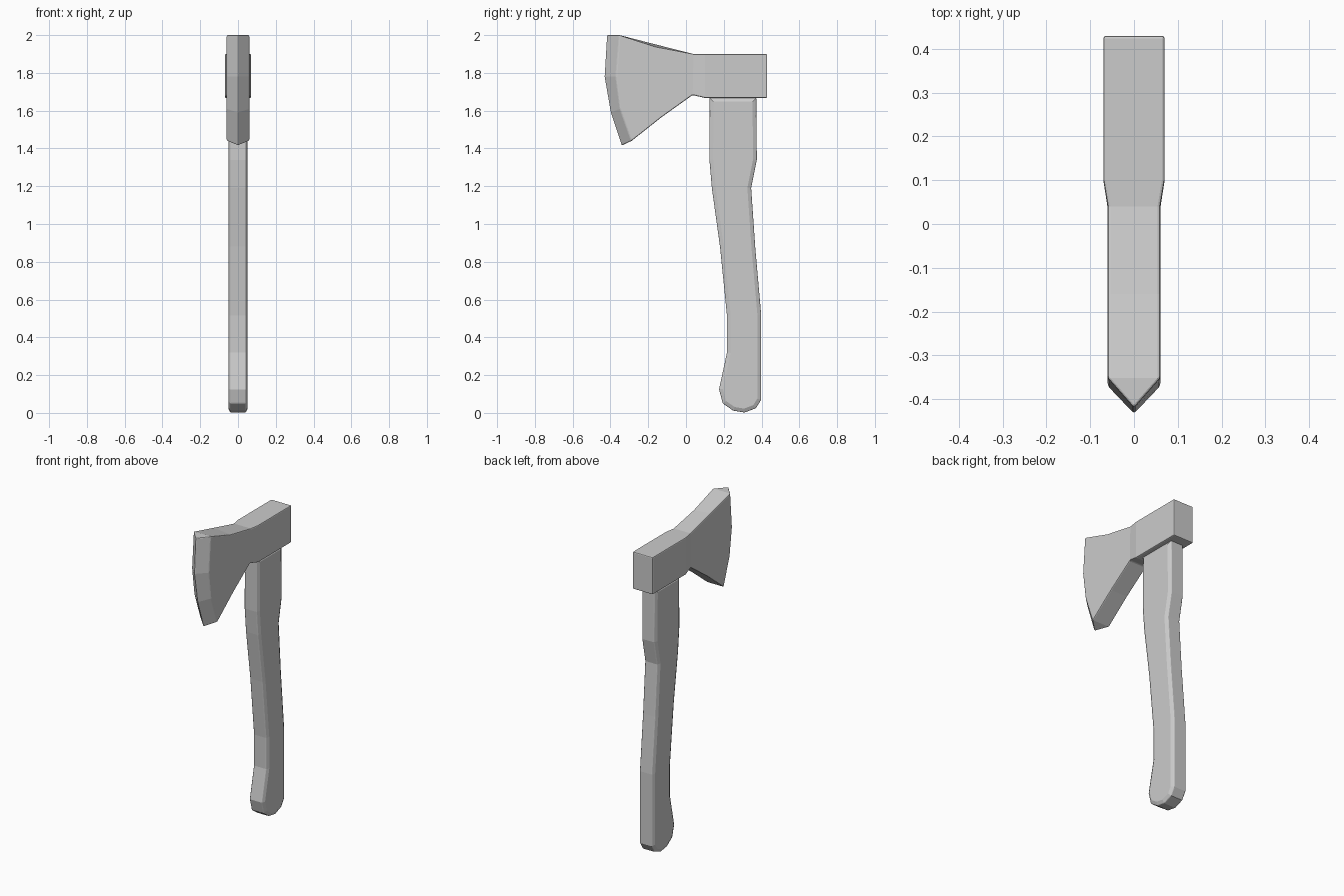
import bpy, bmesh

if "Cube" in bpy.data.objects:
    bpy.data.objects.remove(bpy.data.objects["Cube"])


def finish(name, bm, bevel, angle=0.6):
    bmesh.ops.recalc_face_normals(bm, faces=bm.faces)
    mesh = bpy.data.meshes.new(name)
    bm.to_mesh(mesh)
    bm.free()
    obj = bpy.data.objects.new(name, mesh)
    bpy.context.collection.objects.link(obj)
    mod = obj.modifiers.new("soft_edges", 'BEVEL')
    mod.width = bevel
    mod.segments = 2
    mod.limit_method = 'ANGLE'
    mod.angle_limit = angle
    return obj


# Axe head: columns of (y, z) from top to bottom, with half width
def straight(top, bottom):
    return [tuple(a + (b - a) * t for a, b in zip(top, bottom)) for t in (0, .36, .7, 1)]


stations = [
    (0.0, [(-.42, 2.0), (-.433, 1.78), (-.40, 1.59), (-.342, 1.415)]),
    (0.06, [(-.352, 2.0), (-.37, 1.78), (-.348, 1.61), (-.288, 1.44)]),
    (0.06, straight((-.16, 1.951), (-.13, 1.565))),
    (0.06, straight((.04, 1.90), (.035, 1.683))),
    (0.07, straight((.10, 1.90), (.10, 1.667))),
    (0.07, straight((.43, 1.90), (.43, 1.667))),
]
bm = bmesh.new()
rings = []
for half, column in stations:
    ring = [bm.verts.new((half, y, z)) for y, z in column]
    ring += [bm.verts.new((-half, y, z)) for y, z in reversed(column)]
    rings.append(ring)
rings[2][0].co.z = 1.938  # slight dip on the right side of the top
for a, b in zip(rings, rings[1:]):
    for i in range(8):
        j = (i + 1) % 8
        bm.faces.new((a[i], a[j], b[j], b[i]))
bm.faces.new(rings[-1])
bmesh.ops.remove_doubles(bm, verts=bm.verts, dist=1e-4)
finish("axe_head", bm, 0.006)

# Handle: side outline extruded across x, with chamfered sides
outline = [
    (.125, 1.668), (.372, 1.668), (.375, 1.34), (.345, 1.19), (.367, .87),
    (.398, .52), (.398, .07), (.37, .025), (.31, .002), (.25, .012),
    (.195, .05), (.175, .125), (.217, .32), (.217, .515), (.18, .88),
    (.137, 1.19), (.124, 1.34)]
bm = bmesh.new()
left = [bm.verts.new((-.041, y, z)) for y, z in outline]
right = [bm.verts.new((.041, y, z)) for y, z in outline]
caps = [bm.faces.new(left), bm.faces.new(right)]
for i in range(len(outline)):
    j = (i + 1) % len(outline)
    bm.faces.new((left[i], left[j], right[j], right[i]))
bmesh.ops.recalc_face_normals(bm, faces=bm.faces)
for cap in caps:
    bmesh.ops.inset_region(bm, faces=[cap], thickness=.02, depth=.01, use_even_offset=True)
finish("handle", bm, 0.004, 0.7)
